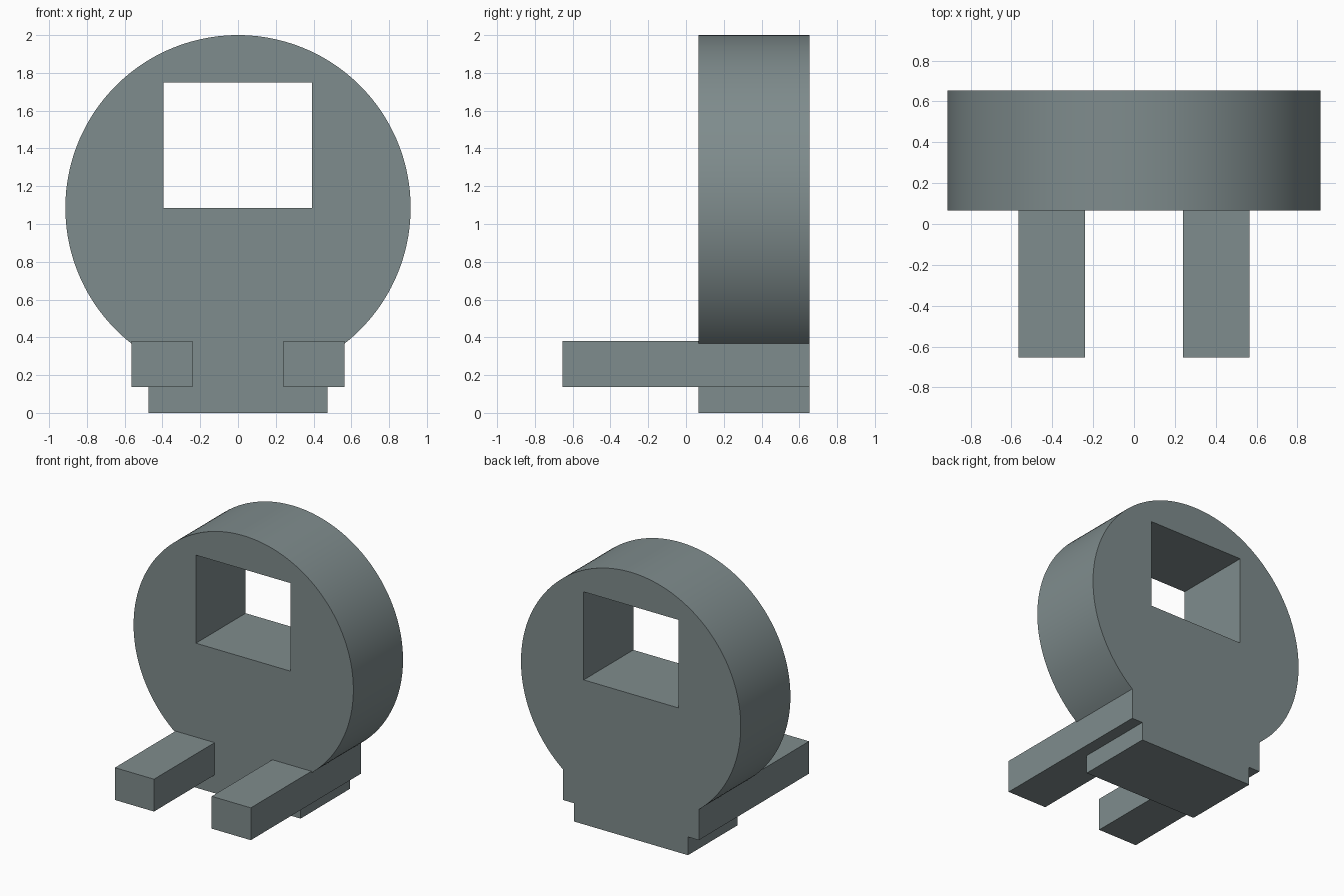
import bpy, bmesh, math

if "Cube" in bpy.data.objects:
    bpy.data.objects.remove(bpy.data.objects["Cube"])

R, CZ = 0.914, 1.086            # disc radius and centre height
FRONT, BACK = 0.065, 0.655      # disc faces along y
LEG_IN, LEG_OUT, LEG_Z0, LEG_Z1 = 0.24, 0.565, 0.137, 0.38
BASE_X = 0.475

grey = bpy.data.materials.new("slate grey")
grey.diffuse_color = (0.212, 0.262, 0.266, 1)
grey.use_nodes = True
grey.node_tree.nodes["Principled BSDF"].inputs["Base Color"].default_value = grey.diffuse_color


def add_outline(curve, pts):
    s = curve.splines.new('POLY')
    s.points.add(len(pts) - 1)
    for p, (x, z) in zip(s.points, pts):
        p.co = (x, z, 0, 1)
    s.use_cyclic_u = True


# Disc with stepped foot: one outline plus a window hole
start = -math.acos(LEG_OUT / R)
sweep = math.pi - 2 * start
N = 128
outline = [(R * math.cos(start + sweep * i / N), CZ + R * math.sin(start + sweep * i / N))
           for i in range(N + 1)]
outline += [(-LEG_OUT, LEG_Z0), (-BASE_X, LEG_Z0), (-BASE_X, 0),
            (BASE_X, 0), (BASE_X, LEG_Z0), (LEG_OUT, LEG_Z0)]
curve = bpy.data.curves.new("body_outline", 'CURVE')
curve.dimensions = '2D'
curve.fill_mode = 'BOTH'
curve.extrude = (BACK - FRONT) / 2
add_outline(curve, outline)
add_outline(curve, [(-0.395, 1.086), (-0.395, 1.748), (0.392, 1.748), (0.392, 1.086)])
body = bpy.data.objects.new("disc_body", curve)
body.rotation_euler.x = math.pi / 2
body.location.y = (FRONT + BACK) / 2
bpy.context.collection.objects.link(body)
body.select_set(True)
bpy.context.view_layer.objects.active = body
bpy.ops.object.convert(target='MESH')
bpy.ops.object.transform_apply(location=True, rotation=True, scale=True)
bm = bmesh.new()
bm.from_mesh(body.data)
bmesh.ops.remove_doubles(bm, verts=bm.verts, dist=1e-4)
bmesh.ops.recalc_face_normals(bm, faces=bm.faces)
bm.to_mesh(body.data)
bm.free()
body.data.materials.clear()
body.data.materials.append(grey)
bpy.ops.object.shade_smooth_by_angle(angle=math.radians(30))

# Front legs, open where they meet the disc
for side, name in ((-1, "left_leg"), (1, "right_leg")):
    bm = bmesh.new()
    bmesh.ops.create_cube(bm, size=1)
    for v in bm.verts:
        v.co.x = side * (LEG_IN + LEG_OUT) / 2 + v.co.x * (LEG_OUT - LEG_IN)
        v.co.y = FRONT if v.co.y > 0 else -0.655
        v.co.z = LEG_Z1 if v.co.z > 0 else LEG_Z0
    bmesh.ops.delete(bm, geom=[f for f in bm.faces if f.normal.y > 0.5], context='FACES_ONLY')
    mesh = bpy.data.meshes.new(name)
    bm.to_mesh(mesh)
    bm.free()
    mesh.materials.append(grey)
    bpy.context.collection.objects.link(bpy.data.objects.new(name, mesh))
